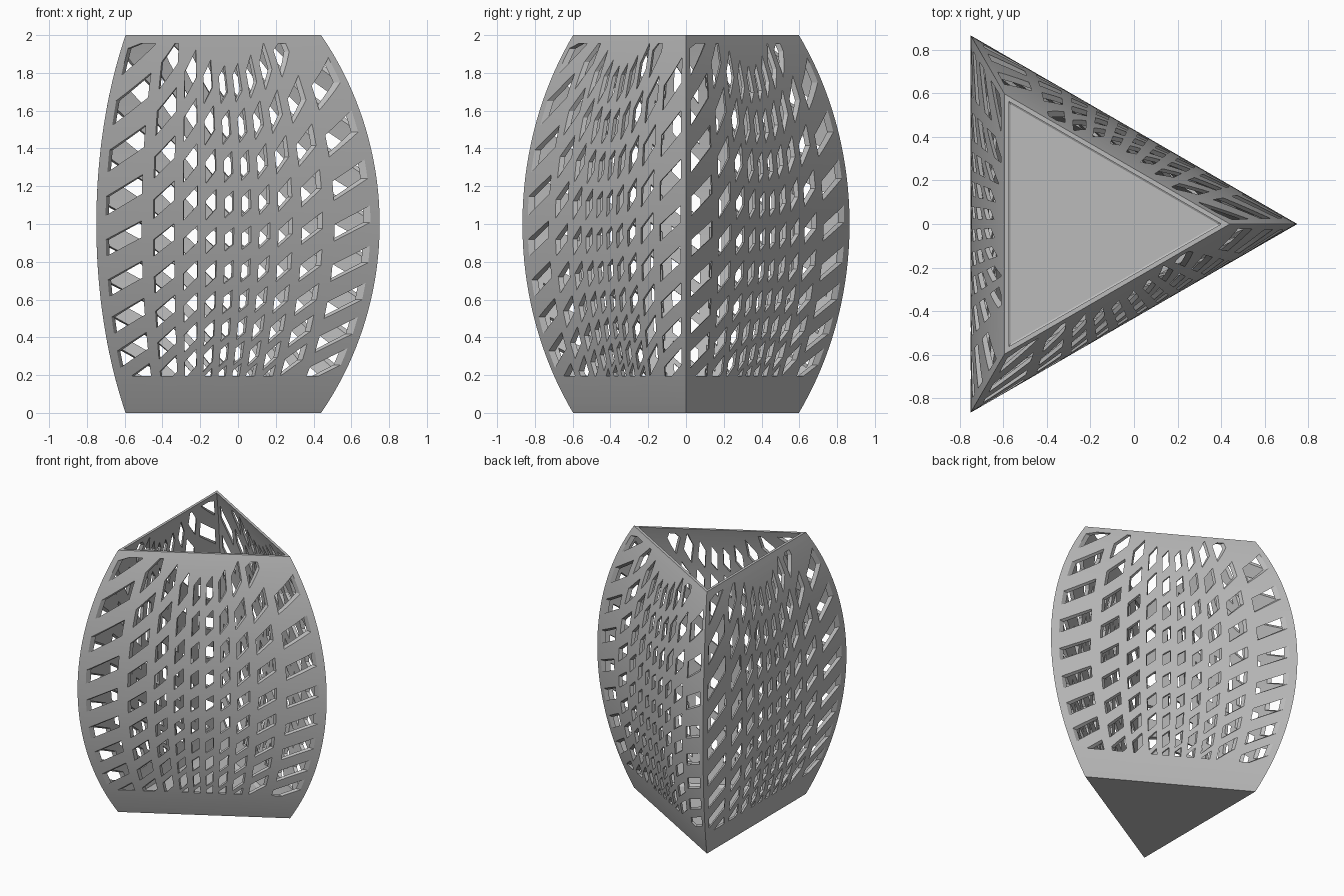
import bpy, bmesh
from math import sin, cos, tan, radians, sqrt
from mathutils import Vector
from mathutils.geometry import delaunay_2d_cdt

cube = bpy.data.objects.get("Cube")
if cube:
    bpy.data.objects.remove(cube, do_unlink=True)

AXIS_X = -0.25             # the triangle's centroid
WALL = 0.02                # wall thickness
FLOOR = 0.035              # floor height
LOW, HIGH = 0.195, 1.955   # limits of the pierced band
CORNER = tan(radians(60))
SIDES = (-60, 60, 180)     # facing angles of the three walls


def outer_distance(z):
    """Distance from the axis to a wall: a bulging circular arc."""
    return 0.5 * (sqrt(1.768 ** 2 - (z - 1) ** 2) - 0.768)


def inner_distance(z):
    return 0.318 if z < FLOOR + 0.001 else outer_distance(z) - WALL


def wall_point(side, distance, slide, z):
    """Point on a wall; slide runs from -CORNER to CORNER along it."""
    a = radians(side)
    return (AXIS_X + distance * (cos(a) - slide * sin(a)),
            distance * (sin(a) + slide * cos(a)), z)


def hole_outline(theta, row):
    """Slanted opening, theta degrees off the wall's middle, or None."""
    edge = abs(theta) / 54
    spacing = 0.165 + 0.04 * edge ** 2
    z = 0.71 + 0.04 * (theta + 54) / 54 + spacing * row * (1 + 0.04 * row)
    if not LOW - 0.04 < z < HIGH + 0.02:
        return None
    stretch = 1 + 0.16 * max(row - 1, 0)
    half_w = 2.9 + 1.4 * edge
    half_h = 0.044 * stretch
    rise = (0.015 + 0.035 * edge) * stretch
    return [Vector((tan(radians(theta + u * half_w)),
                    min(max(z + u * rise + v * half_h, 0.1), 1.99)))
            for u, v in ((-1, -1), (1, -1), (1, 1), (-1, 1))]


# Flat wall layout: horizontal rings crossed by the hole outlines
steps = 40
heights = [2 * i / steps for i in range(steps + 1)] + [FLOOR, LOW, HIGH]
points, lines, outlines = [], [], []
for z in heights:
    lines.append((len(points), len(points) + 1))
    points += [Vector((-CORNER, z)), Vector((CORNER, z))]
for column in range(10):
    for row in range(-4, 7):
        outline = hole_outline(-54 + 12 * column, row)
        if outline:
            outlines.append([len(points) + i for i in range(4)])
            points += outline
layout = delaunay_2d_cdt(points, lines, outlines, 0, 1e-6)
flat, triangles, owners = layout[0], layout[2], layout[5]


def middle_height(indices):
    return sum(flat[i].y for i in indices) / len(indices)


# Keep what is solid, and find the open borders of holes and rim
solid = [t for t, own in zip(triangles, owners)
         if not own or not LOW < middle_height(t) < HIGH]
uses = {}
for t in solid:
    for a, b in zip(t, t[1:] + t[:1]):
        uses.setdefault(frozenset((a, b)), []).append((a, b))
borders = [e[0] for e in uses.values() if len(e) == 1]
borders = [(a, b) for a, b in borders
           if middle_height((a, b)) > FLOOR
           and abs(flat[a].x + flat[b].x) < 2 * CORNER - 0.001]

# Wrap the layout into three double-skinned walls
bm = bmesh.new()
for side in SIDES:
    outer = [bm.verts.new(wall_point(side, outer_distance(p.y), p.x, p.y)) for p in flat]
    inner = [bm.verts.new(wall_point(side, inner_distance(p.y), p.x, p.y)) for p in flat]
    for t in solid:
        bm.faces.new([outer[i] for i in t])
        if middle_height(t) > FLOOR:
            bm.faces.new([inner[i] for i in reversed(t)])
    for a, b in borders:
        bm.faces.new((outer[b], outer[a], inner[a], inner[b]))

# Underside and floor
for distance, z in ((outer_distance(0), 0), (inner_distance(FLOOR), FLOOR)):
    bm.faces.new([bm.verts.new(wall_point(s, distance, CORNER, z)) for s in SIDES])
bmesh.ops.delete(bm, geom=[v for v in bm.verts if not v.link_faces], context='VERTS')
bmesh.ops.remove_doubles(bm, verts=bm.verts, dist=1e-5)
bmesh.ops.recalc_face_normals(bm, faces=bm.faces)
mesh = bpy.data.meshes.new("vase_shell")
bm.to_mesh(mesh)
bm.free()
vase = bpy.data.objects.new("vase_shell", mesh)
bpy.context.collection.objects.link(vase)

grey = bpy.data.materials.new("plain_grey")
grey.use_nodes = True
colour = (0.5, 0.5, 0.5, 1)
grey.diffuse_color = colour
grey.node_tree.nodes["Principled BSDF"].inputs["Base Color"].default_value = colour
mesh.materials.append(grey)

# Smooth bulge with crisp corners and hole rims
for obj in bpy.context.selected_objects:
    obj.select_set(False)
vase.select_set(True)
bpy.context.view_layer.objects.active = vase
bpy.ops.object.shade_smooth_by_angle(angle=radians(25))
